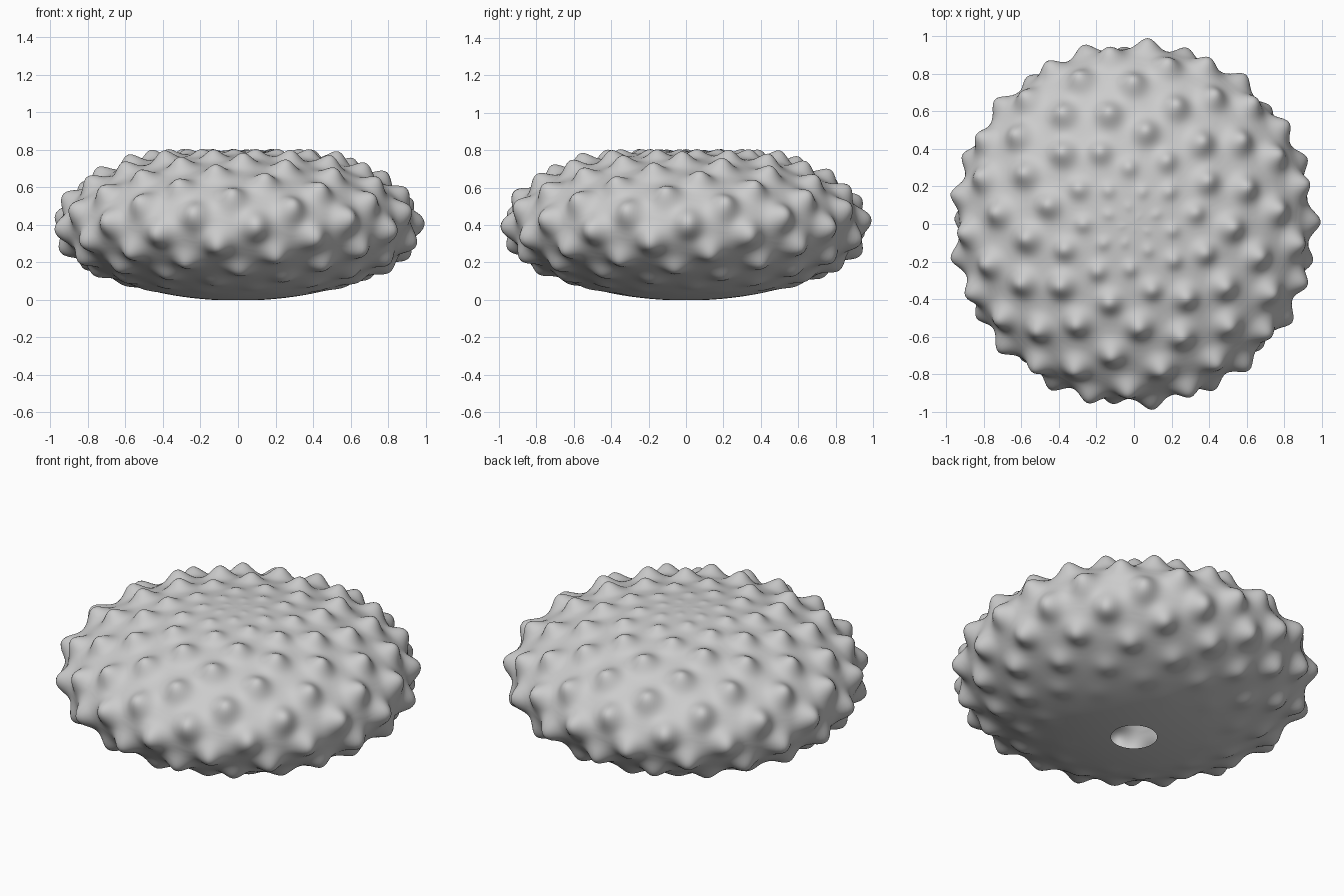
import bpy, bmesh, math
from mathutils import Vector, kdtree

if "Cube" in bpy.data.objects:
    bpy.data.objects.remove(bpy.data.objects["Cube"])

A, B = 0.93, 0.40            # shell half width and half height
HOLE = 0.125                 # radius of the opening underneath
PHI_END = math.pi - math.asin(HOLE / A)
ZC = -B * math.cos(PHI_END)  # lifts the opening rim to z = 0
SEG, RINGS = 340, 190


def shell_point(phi, ang):
    s = math.sin(phi)
    return Vector((A * s * math.cos(ang), A * s * math.sin(ang), ZC + B * math.cos(phi)))


def shell_normal(p):
    return Vector((p.x / A**2, p.y / A**2, (p.z - ZC) / B**2)).normalized()


# Smooth flattened shell, open at the bottom
bm = bmesh.new()
pole = bm.verts.new(shell_point(0, 0))
rings = []
for i in range(1, RINGS + 1):
    phi = PHI_END * i / RINGS
    rings.append([bm.verts.new(shell_point(phi, 2 * math.pi * j / SEG)) for j in range(SEG)])
for j in range(SEG):
    k = (j + 1) % SEG
    bm.faces.new((pole, rings[0][j], rings[0][k]))
    for a, b in zip(rings, rings[1:]):
        bm.faces.new((a[j], b[j], b[k], a[k]))
bm.verts.ensure_lookup_table()
bm.verts.index_update()

# Rounded bumps on a golden-angle spiral, smaller at the top and fading below
tree = kdtree.KDTree(len(bm.verts))
for v in bm.verts:
    tree.insert(v.co, v.index)
tree.balance()
height = [0.0] * len(bm.verts)
golden = math.pi * (3 - math.sqrt(5))
for i in range(1, 172):
    phi = math.pi * i / 181
    size = min(1.0, 1.85 * math.sin(phi)) if phi < math.pi / 2 else 1.0
    t = min(1.0, max(0.0, (math.radians(160) - phi) / math.radians(62)))
    amp = 0.066 * size**1.5 * t * t * (3 - 2 * t)
    if amp < 1e-5:
        continue
    sigma = 0.045 * size**0.6
    centre = shell_point(phi, i * golden + math.radians(2.5))
    for co, idx, d in tree.find_range(centre, 3.2 * sigma):
        height[idx] += amp * math.exp(-d * d / (2 * sigma * sigma))
for v in bm.verts:
    v.co += shell_normal(v.co) * height[v.index]

for f in bm.faces:
    f.smooth = True
mesh = bpy.data.meshes.new("urchin_shell")
bm.to_mesh(mesh)
bm.free()
obj = bpy.data.objects.new("urchin_shell", mesh)
bpy.context.collection.objects.link(obj)
